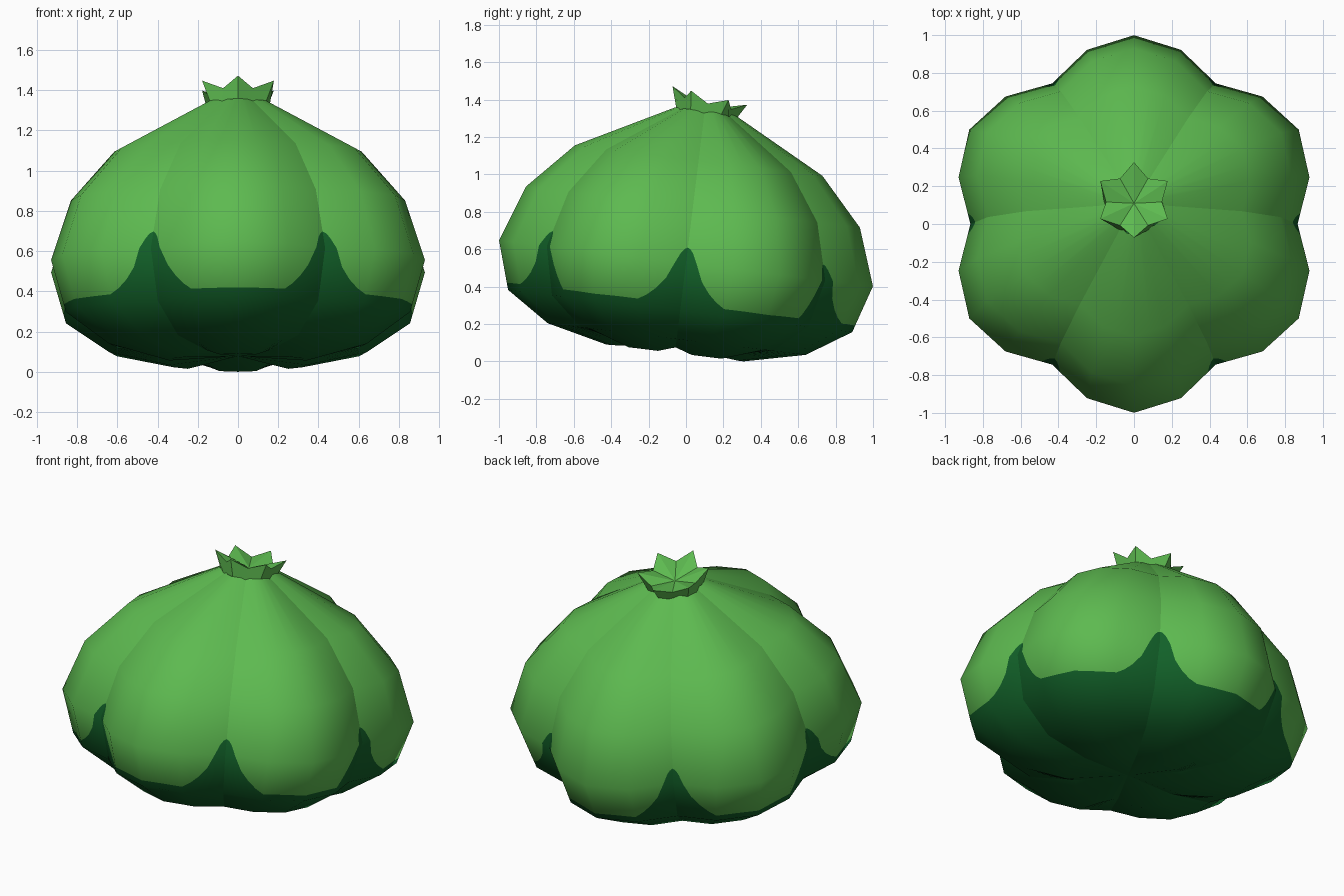
import bpy, bmesh
from math import radians, sin, cos
from mathutils import Vector, Matrix

cube = bpy.data.objects.get("Cube")
if cube:
    bpy.data.objects.remove(cube)


def material(name, rgb):
    m = bpy.data.materials.new(name)
    m.use_nodes = True
    m.diffuse_color = (*rgb, 1)
    m.node_tree.nodes["Principled BSDF"].inputs["Base Color"].default_value = (*rgb, 1)
    return m


light_green = material("light green", (0.11, 0.49, 0.08))
dark_green = material("dark green", (0.006, 0.12, 0.022))


def polar(r, deg, h):
    return Vector((r * cos(radians(deg)), r * sin(radians(deg)), h))


def add_object(name, verts, faces, mats, place):
    mesh = bpy.data.meshes.new(name)
    mesh.from_pydata(verts, [], faces)
    for m in mats:
        mesh.materials.append(m)
    ob = bpy.data.objects.new(name, mesh)
    bpy.context.collection.objects.link(ob)
    ob.matrix_world = place
    return ob


# Bulb lobe: (radius, height) profile from the base to the tip
PROFILE = [(0, -0.45), (0.37, -0.483), (0.695, -0.408), (0.927, -0.257),
           (1.007, 0), (0.90, 0.302), (0.667, 0.553), (0.16, 0.82)]
SHRINK = [0.86, 0.955, 1, 0.955, 0.86]     # radius across one lobe, crease to crease
COLS, RINGS = len(SHRINK), len(PROFILE)

# Coarse lobe, used for its points and smooth normals
coarse = bmesh.new()
for i, (r, h) in enumerate(PROFILE):
    for j, s in enumerate(SHRINK):
        lift = 0.03 if i == 1 and s < 0.9 else 0
        coarse.verts.new(polar(r * s, 15 * (j - 2), h + lift))
coarse.verts.ensure_lookup_table()
for i in range(RINGS - 1):
    for j in range(COLS - 1):
        k = i * COLS + j
        coarse.faces.new([coarse.verts[n] for n in (k, k + 1, k + COLS + 1, k + COLS)])
coarse.normal_update()
points = [v.co.copy() for v in coarse.verts]
normals = [v.normal.copy() for v in coarse.verts]
coarse.free()


def sample(grid, deg, b):
    """Blend the coarse grid at an angle across the lobe and a ring position."""
    a = (deg + 30) / 15
    j, i = min(int(a), COLS - 2), min(int(b), RINGS - 2)
    k = i * COLS + j
    low = grid[k].lerp(grid[k + 1], a - j)
    high = grid[k + COLS].lerp(grid[k + COLS + 1], a - j)
    return low.lerp(high, b - i)


# Dark husk edge: ring position by angle from the lobe centre
HUSK = {0: 3.14, 8: 3.15, 15: 3.15, 18: 3.26, 21: 3.42, 24: 3.65,
        26.5: 4, 28: 4.18, 29: 4.25, 30: 4.28}
angles = sorted({s * t for t in HUSK for s in (-1, 1)})


def rows(deg):
    edge = HUSK[abs(deg)]
    return [0, 1, 2, 3, min(edge, 4), max(edge, 4), 5, 6, 7]


verts, norms, faces, colours = [], [], [], []
for lobe in range(6):
    turn = Matrix.Rotation(radians(30 + 60 * lobe), 3, 'Z')
    ids = {}

    def vert(deg, b):
        key = (deg if b else 0, b)
        if key not in ids:
            ids[key] = len(verts)
            verts.append(turn @ sample(points, *key))
            norms.append((turn @ sample(normals, *key)).normalized())
        return ids[key]

    for t0, t1 in zip(angles, angles[1:]):
        r0, r1 = rows(t0), rows(t1)
        for n in range(len(r0) - 1):
            face = list(dict.fromkeys([vert(t0, r0[n]), vert(t1, r1[n]),
                                       vert(t1, r1[n + 1]), vert(t0, r0[n + 1])]))
            if len(face) > 2:
                faces.append(face)
                near_crease = abs(t0 + t1) / 2 > 26.5
                colours.append(1 if n < 4 or (n == 4 and near_crease) else 0)

place = Matrix.Translation((0, 0, 0.525)) @ Matrix.Rotation(radians(-7), 4, 'X')
bulb = add_object("bulb", verts, faces, [light_green, dark_green], place)
for poly, c in zip(bulb.data.polygons, colours):
    poly.material_index = c
    poly.use_smooth = True
bulb.data.normals_split_custom_set_from_vertices(norms)

# Pointed crown: six folded petals around a sunken centre
verts, faces = [Vector((0, 0, 0.01))], []
for k in range(12):
    tip = k % 2
    verts.append(polar(0.206, 30 * k, 0.085) if tip else polar(0.148, 30 * k, 0.04))
    verts.append(polar(0.155, 30 * k, -0.03))
for k in range(12):
    a, b = 1 + 2 * k, 1 + 2 * ((k + 1) % 12)
    faces += [(0, a, b), (a, a + 1, b + 1, b)]
add_object("crown", verts, faces, [light_green],
           Matrix.Translation((0, 0.107, 1.34)) @ Matrix.Rotation(radians(-14), 4, 'X'))
